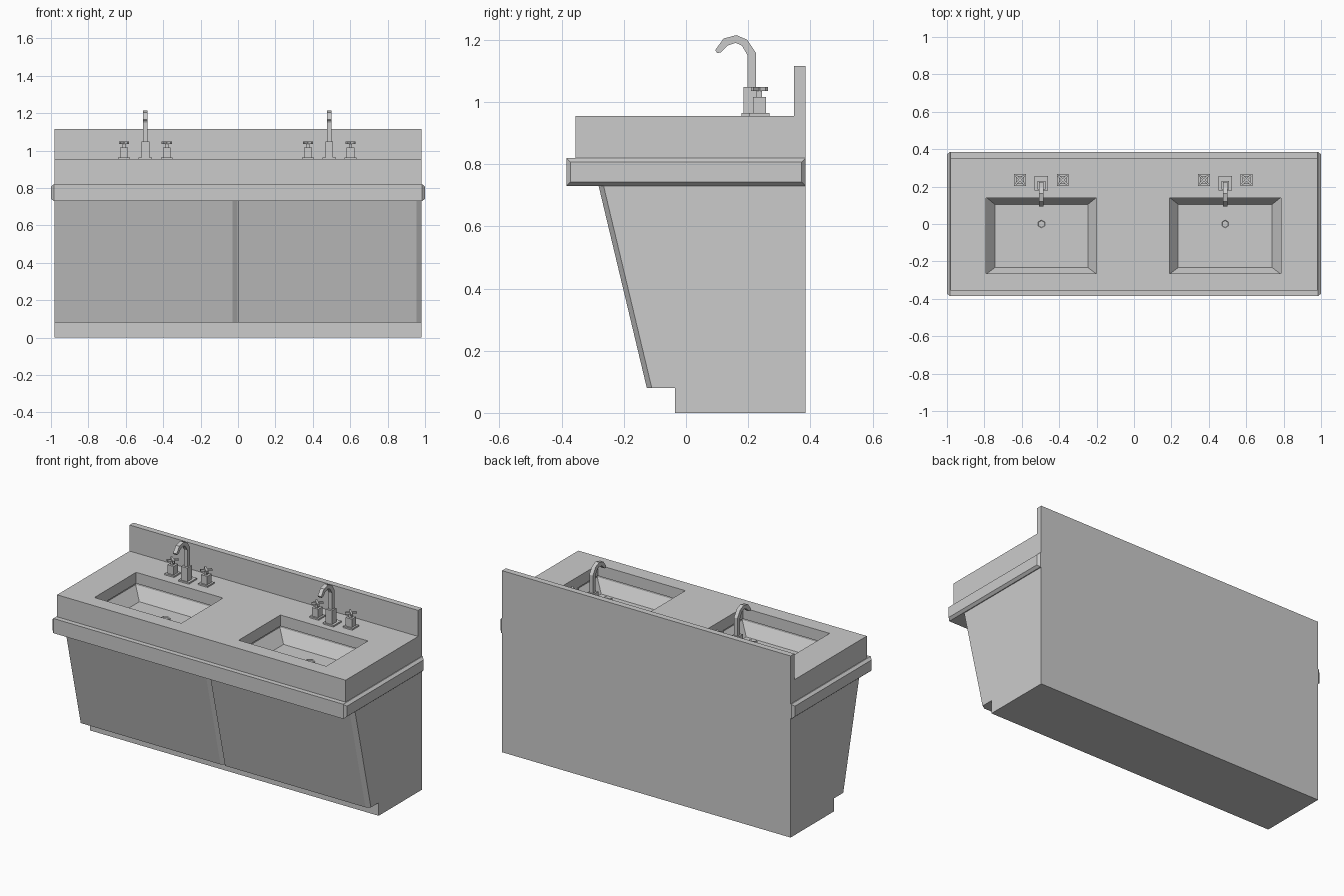
import bpy
import bmesh
import math
from mathutils import Matrix, Vector

cube = bpy.data.objects.get("Cube")
if cube:
    bpy.data.objects.remove(cube, do_unlink=True)

GREY = (0.6, 0.6, 0.6, 1)
mat = bpy.data.materials.new("plain grey")
mat.use_nodes = True
mat.diffuse_color = GREY
mat.node_tree.nodes["Principled BSDF"].inputs["Base Color"].default_value = GREY

BACK, TOP, RAIL_LOW, RAIL_HIGH = 0.385, 0.955, 0.73, 0.82


def finish(name, bm):
    mesh = bpy.data.meshes.new(name)
    bm.to_mesh(mesh)
    bm.free()
    mesh.materials.append(mat)
    obj = bpy.data.objects.new(name, mesh)
    bpy.context.collection.objects.link(obj)
    return obj


def loft(name, rings, cap_start=True, cap_end=True, up_face=False):
    """Join matching rings of points with quads and cap the ends."""
    bm = bmesh.new()
    loops = [[bm.verts.new(p) for p in ring] for ring in rings]
    n = len(loops[0])
    for a, b in zip(loops, loops[1:]):
        for i in range(n):
            j = (i + 1) % n
            bm.faces.new((a[i], a[j], b[j], b[i]))
    if cap_start:
        bm.faces.new(loops[0])
    last = bm.faces.new(loops[-1]) if cap_end else None
    bmesh.ops.recalc_face_normals(bm, faces=bm.faces)
    bm.normal_update()
    if up_face and last.normal.z < 0:
        bmesh.ops.reverse_faces(bm, faces=bm.faces)
    return finish(name, bm)


def prism(name, profile, x0, x1):
    return loft(name, [[(x, y, z) for y, z in profile] for x in (x0, x1)])


def box(name, x0, x1, y0, y1, z0, z1, turn=0):
    bm = bmesh.new()
    bmesh.ops.create_cube(bm, size=1)
    centre = Vector((x0 + x1, y0 + y1, z0 + z1)) / 2
    size = Matrix.Diagonal((x1 - x0, y1 - y0, z1 - z0, 1))
    bm.transform(Matrix.Translation(centre) @ Matrix.Rotation(turn, 4, 'Z') @ size)
    return finish(name, bm)


def block(name, x, y, w, d, z0, z1, turn=0):
    return box(name, x - w / 2, x + w / 2, y - d / 2, y + d / 2, z0, z1, turn)


def rect(x0, x1, y0, y1, z, grow=0):
    return [(x0 - grow, y0 - grow, z), (x1 + grow, y0 - grow, z),
            (x1 + grow, y1 + grow, z), (x0 - grow, y1 + grow, z)]


# Cabinet with toe kick and sloping front
slope_low, slope_high = (-0.11, 0.08), (-0.265, RAIL_LOW)
prism("cabinet", [(BACK, 0), (-0.035, 0), (-0.035, 0.08), slope_low,
                  slope_high, (BACK, RAIL_LOW)], -0.98, 0.98)

# Doors, each with a bevelled pull edge on one side
for name, x0, x1 in (("right_door", -0.98, -0.004), ("left_door", 0, 0.98)):
    section = [(x0, 0), (x0, 0.016), (x1 - 0.026, 0.016), (x1, 0)]
    loft(name, [[(x, y - d, z) for x, d in section] for y, z in (slope_low, slope_high)])

# Rail around the front and ends
box("front_rail", -0.985, 0.985, -BACK, -0.265, RAIL_LOW, RAIL_HIGH)
for name, side in (("left_rail", 1), ("right_rail", -1)):
    rings = []
    for x, inset in ((0.975, 0), (0.985, 0), (1.0, 0.013)):
        y0, y1 = -BACK + inset, BACK - inset
        z0, z1 = RAIL_LOW + inset, RAIL_HIGH - inset
        rings.append([(side * x, y0, z0), (side * x, y1, z0),
                      (side * x, y1, z1), (side * x, y0, z1)])
    loft(name, rings)

# Countertop shell with two basin openings
SINKS = {"right": (-0.79, -0.20), "left": (0.19, 0.785)}
SINK_Y = (-0.265, 0.14)
LIP = 0.887
xs = [-0.98, *SINKS["right"], *SINKS["left"], 0.98]
ys = [-0.355, *SINK_Y, BACK]
bm = bmesh.new()
grid = [[bm.verts.new((x, y, TOP)) for y in ys] for x in xs]
for i in range(5):
    for j in range(3):
        if not (j == 1 and i in (1, 3)):
            bm.faces.new((grid[i][j], grid[i + 1][j], grid[i + 1][j + 1], grid[i][j + 1]))
top_face = bm.faces[:][0]
rim = [e for e in bm.edges if e.is_boundary]
walls = bmesh.ops.extrude_edge_only(bm, edges=rim)["geom"]
for v in walls:
    if isinstance(v, bmesh.types.BMVert):
        outer = abs(v.co.x) > 0.97 or v.co.y in (min(w.co.y for w in bm.verts),
                                                 max(w.co.y for w in bm.verts))
        v.co.z = RAIL_LOW if outer else LIP
bmesh.ops.recalc_face_normals(bm, faces=bm.faces)
bm.normal_update()
if top_face.normal.z < 0:
    bmesh.ops.reverse_faces(bm, faces=bm.faces)
finish("countertop", bm)

# Backsplash
box("backsplash", -0.98, 0.98, 0.348, BACK, TOP - 0.01, 1.115)

# Spout outline seen from the side
SPOUT = [(0.225, 1.04), (0.225, 1.158), (0.197, 1.2), (0.162, 1.215), (0.121, 1.204),
         (0.094, 1.167), (0.1, 1.157), (0.113, 1.16), (0.133, 1.181), (0.16, 1.19),
         (0.18, 1.181), (0.198, 1.15), (0.198, 1.04)]
FLOOR = 0.80

for side, (x0, x1) in SINKS.items():
    mid = (x0 + x1) / 2
    # Basin under the counter, with a hexagonal drain
    y0, y1 = SINK_Y
    loft(side + "_basin", [rect(x0, x1, y0, y1, LIP, 0.012),
                           rect(x0, x1, y0, y1, LIP - 0.015, 0.012),
                           rect(x0 + 0.046, x1 - 0.046, y0 + 0.032, y1 - 0.035, FLOOR)],
         cap_start=False, up_face=True)
    hexagon = [(math.sin(math.tau * k / 6), math.cos(math.tau * k / 6)) for k in range(6)]
    loft(side + "_drain", [[(mid + r * a, r * b, FLOOR + h) for a, b in hexagon]
                           for r, h in ((0.03, 0), (0.03, 0.005), (0.021, 0.005), (0.018, 0.002))])

    # Faucet
    block(side + "_faucet_plate", mid, 0.218, 0.072, 0.078, TOP, TOP + 0.009)
    block(side + "_faucet_column", mid, 0.207, 0.042, 0.044, TOP, 1.048)
    prism(side + "_spout", SPOUT, mid - 0.012, mid + 0.012)

    # Cross handles on either side of the faucet
    for label, offset in (("outer", -0.114), ("inner", 0.114)):
        hx, hy, name = mid + offset, 0.236, f"{side}_{label}_handle"
        block(name + "_plate", hx, hy, 0.064, 0.064, TOP, TOP + 0.009)
        block(name + "_body", hx, hy, 0.042, 0.042, TOP, 1.016)
        block(name + "_stem", hx, hy, 0.018, 0.018, 1.01, 1.046)
        for k in (1, -1):
            block(f"{name}_bar_{'a' if k > 0 else 'b'}", hx, hy, 0.066, 0.011,
                  1.036, 1.048, k * math.pi / 4)
